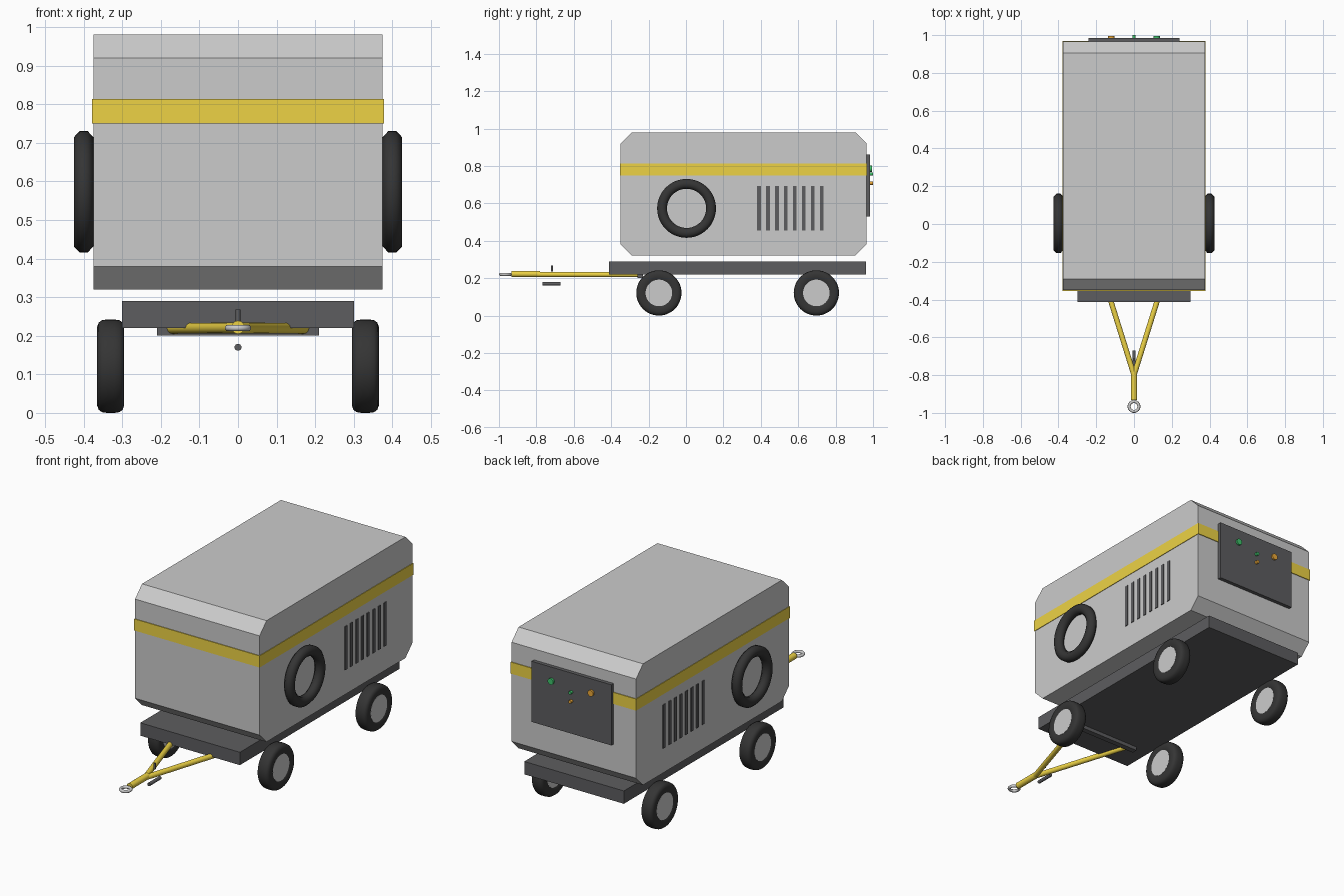
import bpy, bmesh, math
from mathutils import Vector, Matrix

if "Cube" in bpy.data.objects:
    bpy.data.objects.remove(bpy.data.objects["Cube"])


def material(name, rgb):
    m = bpy.data.materials.new(name)
    m.diffuse_color = (*rgb, 1)
    m.use_nodes = True
    m.node_tree.nodes["Principled BSDF"].inputs["Base Color"].default_value = m.diffuse_color
    return m


YELLOW = material("yellow_paint", (0.85, 0.65, 0.06))
DARK = material("dark_steel", (0.11, 0.11, 0.115))
RUBBER = material("rubber", (0.035, 0.035, 0.035))
GREEN = material("green_light", (0.05, 0.55, 0.15))
ORANGE = material("orange_light", (0.85, 0.4, 0.04))


def finish(name, bm, mat=None, smooth=False):
    bmesh.ops.recalc_face_normals(bm, faces=bm.faces[:])
    me = bpy.data.meshes.new(name)
    bm.to_mesh(me)
    bm.free()
    if smooth:
        for p in me.polygons:
            p.use_smooth = True
        me.set_sharp_from_angle(angle=math.radians(48))
    ob = bpy.data.objects.new(name, me)
    bpy.context.collection.objects.link(ob)
    if mat:
        me.materials.append(mat)
    return ob


def box(name, lo, hi, mat=None):
    bm = bmesh.new()
    lo, hi = Vector(lo), Vector(hi)
    bmesh.ops.create_cube(bm, size=1, matrix=Matrix.Translation((lo + hi) / 2)
                          @ Matrix.Diagonal((*(hi - lo), 1)))
    return finish(name, bm, mat)


def rod(name, a, b, r, mat=None, seg=24):
    a, b = Vector(a), Vector(b)
    d = b - a
    m = Matrix.Translation((a + b) / 2) @ d.to_track_quat('Z', 'Y').to_matrix().to_4x4()
    bm = bmesh.new()
    bmesh.ops.create_cone(bm, cap_ends=True, segments=seg, radius1=r, radius2=r,
                          depth=d.length, matrix=m)
    return finish(name, bm, mat, True)


def ring(name, centre, profile, axis='X', mat=None, seg=48):
    """Revolve a closed (radius, offset) profile round an axis."""
    bm = bmesh.new()
    loops = []
    for i in range(seg):
        a = 2 * math.pi * i / seg
        c, s = math.cos(a), math.sin(a)
        loops.append([bm.verts.new(Vector(centre) + Vector(
            (h, r * c, r * s) if axis == 'X' else (r * c, r * s, h)))
            for r, h in profile])
    n = len(profile)
    for i in range(seg):
        p, q = loops[i], loops[(i + 1) % seg]
        for j in range(n):
            k = (j + 1) % n
            bm.faces.new((p[j], p[k], q[k], q[j]))
    return finish(name, bm, mat, True)


# Housing: chamfered side profile extruded across the width
y0, y1, z0, z1, c = -0.35, 0.965, 0.32, 0.98, 0.06
outline = [(y0 + c, z0), (y1 - c, z0), (y1, z0 + c), (y1, z1 - c),
           (y1 - c, z1), (y0 + c, z1), (y0, z1 - c), (y0, z0 + c)]
bm = bmesh.new()
face = bm.faces.new([bm.verts.new((-0.375, y, z)) for y, z in outline])
ext = bmesh.ops.extrude_face_region(bm, geom=[face])
bmesh.ops.translate(bm, vec=(0.75, 0, 0),
                    verts=[v for v in ext["geom"] if isinstance(v, bmesh.types.BMVert)])
finish("housing", bm)
# extrude_face_region keeps the first cap, so the housing is closed

# Painted band and chassis
box("band", (-0.378, y0 - 0.004, 0.75), (0.378, y1 + 0.004, 0.813), YELLOW)
box("chassis", (-0.30, -0.412, 0.22), (0.30, 0.963, 0.29), DARK)
box("drawbar_crossbar", (-0.21, -0.26, 0.20), (0.21, -0.23, 0.222), DARK)

# Road wheels, side rings and vents, on both sides
half_tyre = [(0.07, 0.03), (0.082, 0.035), (0.102, 0.035), (0.113, 0.031), (0.119, 0.023), (0.121, 0.01)]
tyre = half_tyre + [(r, -h) for r, h in reversed(half_tyre)]
octagon = [(0.131 + 0.0285 * math.cos(math.radians(22.5 + 45 * i)),
            0.027 * math.sin(math.radians(22.5 + 45 * i))) for i in range(8)]
for s, side in ((1, "right"), (-1, "left")):
    for y, end in ((-0.145, "front"), (0.697, "rear")):
        ring(f"{end}_{side}_tyre", (s * 0.33, y, 0.121), tyre, mat=RUBBER)
        rod(f"{end}_{side}_hub", (s * 0.299, y, 0.121), (s * 0.361, y, 0.121), 0.071, seg=48)
    ring(f"{side}_side_ring", (s * 0.4, 0.003, 0.573), octagon, mat=RUBBER)
    for i in range(8):
        y = 0.39 + 0.048 * i
        box(f"{side}_vent_{i + 1}", (min(s * 0.365, s * 0.379), y - 0.01, 0.455),
            (max(s * 0.365, s * 0.379), y + 0.01, 0.692), DARK)
    # Drawbar arms
    rod(f"{side}_drawbar_arm", (s * 0.172, -0.25, 0.219), (0, -0.80, 0.22), 0.014, YELLOW)

# Drawbar shaft, towing eye, pin and handle
rod("drawbar_shaft", (0, -0.78, 0.222), (0, -0.932, 0.222), 0.017, YELLOW)
eye = [(0.026 + 0.008 * math.cos(math.pi * i / 6), 0.008 * math.sin(math.pi * i / 6))
       for i in range(12)]
ring("towing_eye", (0, -0.966, 0.22), eye, 'Z', seg=32)
rod("drawbar_pin", (0, -0.717, 0.235), (0, -0.717, 0.268), 0.006, DARK, 16)
rod("drawbar_handle", (0, -0.767, 0.17), (0, -0.67, 0.17), 0.009, DARK, 16)

# Control panel with indicator lights on the back
box("control_panel", (-0.24, 0.955, 0.53), (0.24, 0.985, 0.86), DARK)
for name, x, z, r, y, mat in (("large_green_light", 0.12, 0.785, 0.017, 0.995, GREEN),
                              ("large_orange_light", -0.12, 0.785, 0.017, 0.995, ORANGE),
                              ("small_green_light", 0, 0.757, 0.009, 1.0, GREEN),
                              ("small_orange_light", 0, 0.708, 0.009, 1.0, ORANGE)):
    rod(name, (x, 0.98, z), (x, y, z), r, mat)
